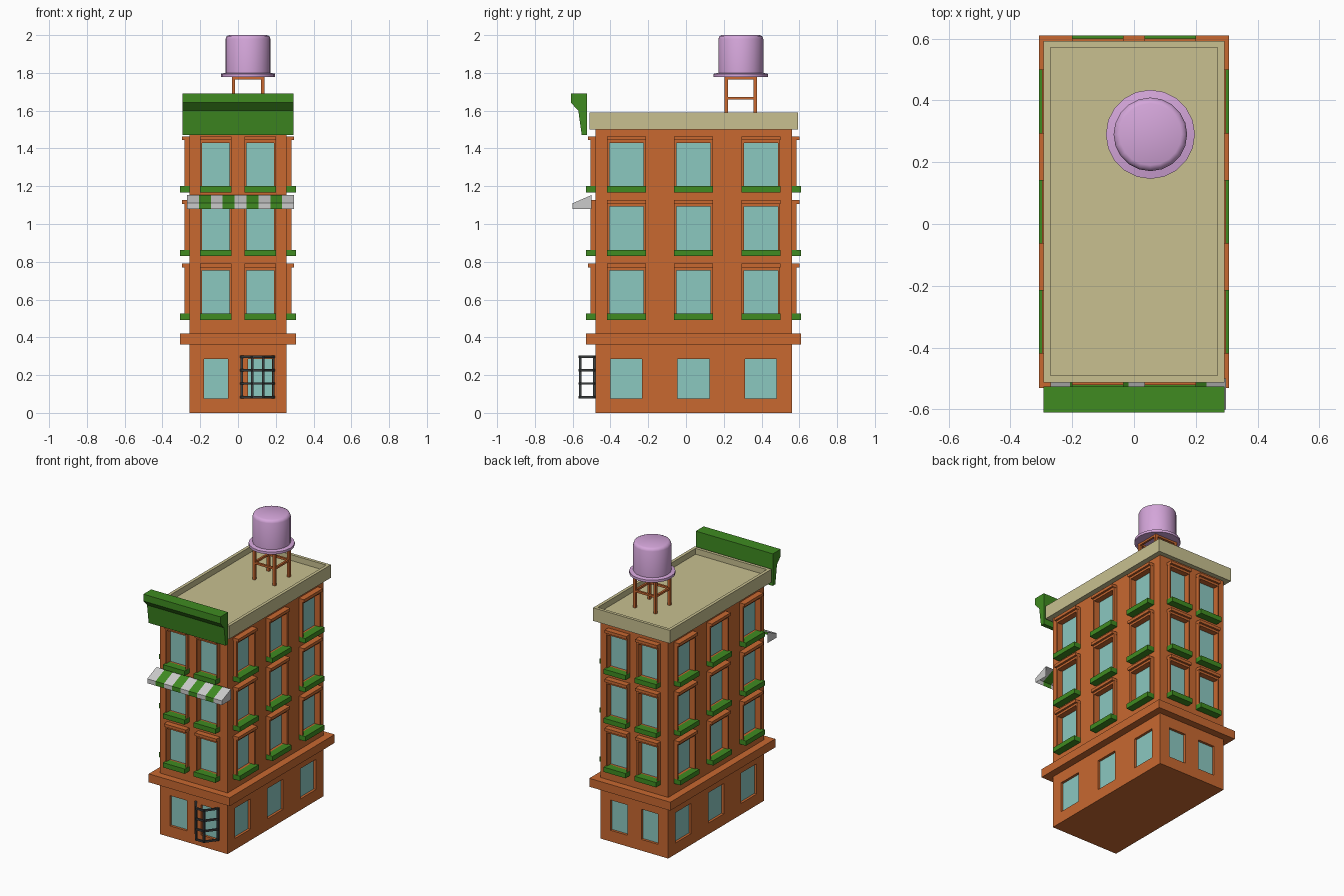
import bpy, bmesh
from math import radians, cos, sin, pi
from mathutils import Matrix, Vector

if "Cube" in bpy.data.objects:
    bpy.data.objects.remove(bpy.data.objects["Cube"])

CY = 0.04                      # centre of the tower in y
HX, HY = 0.257, 0.52           # half sizes of the tower


def material(name, rgb):
    m = bpy.data.materials.new(name)
    m.diffuse_color = (*rgb, 1)
    m.use_nodes = True
    m.node_tree.nodes["Principled BSDF"].inputs["Base Color"].default_value = m.diffuse_color
    return m


BRICK = material("brick", (0.58, 0.14, 0.03))
GREEN = material("green_paint", (0.05, 0.26, 0.015))
STONE = material("roof_stone", (0.58, 0.53, 0.28))
GLASS = material("glass", (0.26, 0.58, 0.53))
PINK = material("tank_paint", (0.66, 0.38, 0.70))
IRON = material("iron", (0.045, 0.05, 0.05))


def box(bm, lo, hi, mat=Matrix()):
    lo, hi = Vector(lo), Vector(hi)
    m = mat @ Matrix.Translation((lo + hi) / 2) @ Matrix.Diagonal((*(hi - lo), 1))
    return bmesh.ops.create_cube(bm, size=1, matrix=m)["verts"]


def bar(bm, a, b, t):
    """Square bar of thickness t from a to b."""
    a, b = Vector(a), Vector(b)
    d = b - a
    m = Matrix.Translation((a + b) / 2) @ d.to_track_quat('Z', 'Y').to_matrix().to_4x4()
    bmesh.ops.create_cube(bm, size=1, matrix=m @ Matrix.Diagonal((t, t, d.length + t, 1)))


def finish(bm, name, mat=None):
    me = bpy.data.meshes.new(name)
    bmesh.ops.recalc_face_normals(bm, faces=bm.faces)
    bm.to_mesh(me)
    bm.free()
    ob = bpy.data.objects.new(name, me)
    bpy.context.collection.objects.link(ob)
    if mat:
        me.materials.append(mat)
    return ob


# windows on all four walls
frames, sills, panes, cuts = (bmesh.new() for _ in range(4))
REC = 0.02
# (wall angle, distance to wall, columns, glass half width, ground half width, sill half width)
front_spec = (HY, (-0.117, 0.117), 0.073, 0.064, 0.083)
side_spec = (HX, (-0.356, 0, 0.356), 0.09, 0.084, 0.103)
for angle in (0, 90, 180, 270):
    d, cols, gw, bw, sw = side_spec if angle % 180 else front_spec
    M = Matrix.Translation((0, CY, 0)) @ Matrix.Rotation(radians(angle), 4, 'Z')

    def opening(u, w, z0, z1):
        box(cuts, (u - w, -d - 0.02, z0), (u + w, -d + REC, z1), M)
        box(panes, (u - w, -d + REC - 0.003, z0), (u + w, -d + REC + 0.01, z1), M)

    for u in cols:
        opening(u, bw, 0.077, 0.285)
        for floor in range(3):
            z = 0.493 + 0.337 * floor
            opening(u, gw, z + 0.033, z + 0.265)
            for s in (-1, 1):                                   # jambs
                a, b = sorted((u + s * gw, u + s * (sw - 0.001)))
                box(frames, (a, -d - 0.026, z + 0.03), (b, -d + 0.005, z + 0.28), M)
            box(frames, (u - gw, -d - 0.026, z + 0.262), (u + gw, -d + 0.005, z + 0.28), M)
            box(frames, (u - sw, -d - 0.04, z + 0.277), (u + sw, -d + 0.005, z + 0.297), M)
            box(sills, (u - sw, -d - 0.05, z), (u + sw, -d + 0.005, z + 0.033), M)
finish(frames, "window_frames", BRICK)
finish(sills, "window_sills", GREEN)
finish(panes, "window_glass", GLASS)
cutter = finish(cuts, "window_cutter")
cutter.hide_render = True
cutter.hide_viewport = True

# tower walls with recessed openings
bm = bmesh.new()
box(bm, (-HX, CY - HY, 0), (HX, CY + HY, 1.52))
walls = finish(bm, "walls", BRICK)
mod = walls.modifiers.new("openings", 'BOOLEAN')
mod.operation = 'DIFFERENCE'
mod.solver = 'EXACT'
mod.object = cutter

# ledge above the ground floor
bm = bmesh.new()
box(bm, (-0.308, CY - 0.57, 0.362), (0.308, CY + 0.57, 0.42))
finish(bm, "ledge", BRICK)

# roof with sunken top inside the parapet
bm = bmesh.new()
box(bm, (-0.292, CY - 0.552, 1.50), (0.292, CY + 0.552, 1.59))
bm.normal_update()
top = max(bm.faces, key=lambda f: f.calc_center_median().z)
bmesh.ops.inset_region(bm, faces=[top], thickness=0.03)
inner = bmesh.ops.extrude_face_region(bm, geom=[top])
bmesh.ops.delete(bm, geom=[top], context='FACES_ONLY')
bmesh.ops.translate(bm, vec=(0, 0, -0.04),
                    verts=[v for v in inner["geom"] if isinstance(v, bmesh.types.BMVert)])
finish(bm, "roof_parapet", STONE)

# front cornice: profile in y, z swept along x
bm = bmesh.new()
profile = [(-0.525, 1.47), (-0.552, 1.47), (-0.57, 1.60), (-0.61, 1.643), (-0.61, 1.69), (-0.525, 1.69)]
face = bm.faces.new([bm.verts.new((-0.293, y, z)) for y, z in profile])
ext = bmesh.ops.extrude_face_region(bm, geom=[face])
bmesh.ops.translate(bm, vec=(0.586, 0, 0),
                    verts=[v for v in ext["geom"] if isinstance(v, bmesh.types.BMVert)])
finish(bm, "cornice", GREEN)

# striped awning, open below, with closed ends
X0, X1, N = -0.27, 0.297, 9
prof = [(-0.50, 1.153), (-0.60, 1.11), (-0.60, 1.08)]
bm_grey, bm_green = bmesh.new(), bmesh.new()
for i in range(N):
    b = bm_green if i % 2 else bm_grey
    a, c = (X0 + (X1 - X0) * k / N for k in (i, i + 1))
    for p, q in zip(prof, prof[1:]):
        b.faces.new([b.verts.new(v) for v in ((a, *p), (c, *p), (c, *q), (a, *q))])
for x in (X0, X1):
    bm_grey.faces.new([bm_grey.verts.new((x, *p)) for p in prof + [(-0.50, 1.08)]])
for b in (bm_grey, bm_green):
    bmesh.ops.remove_doubles(b, verts=b.verts, dist=1e-4)
finish(bm_grey, "awning_grey_stripes")
finish(bm_green, "awning_green_stripes", GREEN)

# iron window guard bowing out from the wall
bm = bmesh.new()
plan = [(0.02, -0.486), (0.075, -0.56), (0.133, -0.56), (0.188, -0.486)]
for x, y in plan:
    bar(bm, (x, y, 0.083), (x, y, 0.297), 0.012)
for z in (0.083, 0.155, 0.226, 0.297):
    for p, q in zip(plan, plan[1:]):
        bar(bm, (*p, z), (*q, z), 0.012)
finish(bm, "window_guard", IRON)

# tank stand: four legs with two rings of braces
TX, TY, L = 0.053, 0.29, 0.077
bm = bmesh.new()
corners = [(TX + sx * L, TY + sy * L) for sx, sy in ((-1, -1), (1, -1), (1, 1), (-1, 1))]
for i, p in enumerate(corners):
    q = corners[(i + 1) % 4]
    bar(bm, (*p, 1.55), (*p, 1.775), 0.018)
    for z in (1.665, 1.772):
        bar(bm, (*p, z), (*q, z), 0.014)
finish(bm, "tank_stand", BRICK)

# water tank: turned profile
bm = bmesh.new()
SEG = 20
prof = [(0.1, 2.0), (0.113, 1.994), (0.119, 1.98), (0.119, 1.80), (0.144, 1.795), (0.144, 1.778)]
rings = [[bm.verts.new((TX + r * cos(2 * pi * k / SEG), TY + r * sin(2 * pi * k / SEG), z))
          for k in range(SEG)] for r, z in prof]
for a, b in zip(rings, rings[1:]):
    for k in range(SEG):
        n = (k + 1) % SEG
        bm.faces.new((a[k], a[n], b[n], b[k]))
bm.faces.new(rings[0])
bm.faces.new(rings[-1])
tank = finish(bm, "water_tank", PINK)
bpy.context.view_layer.objects.active = tank
tank.select_set(True)
bpy.ops.object.shade_smooth_by_angle(angle=radians(50))
